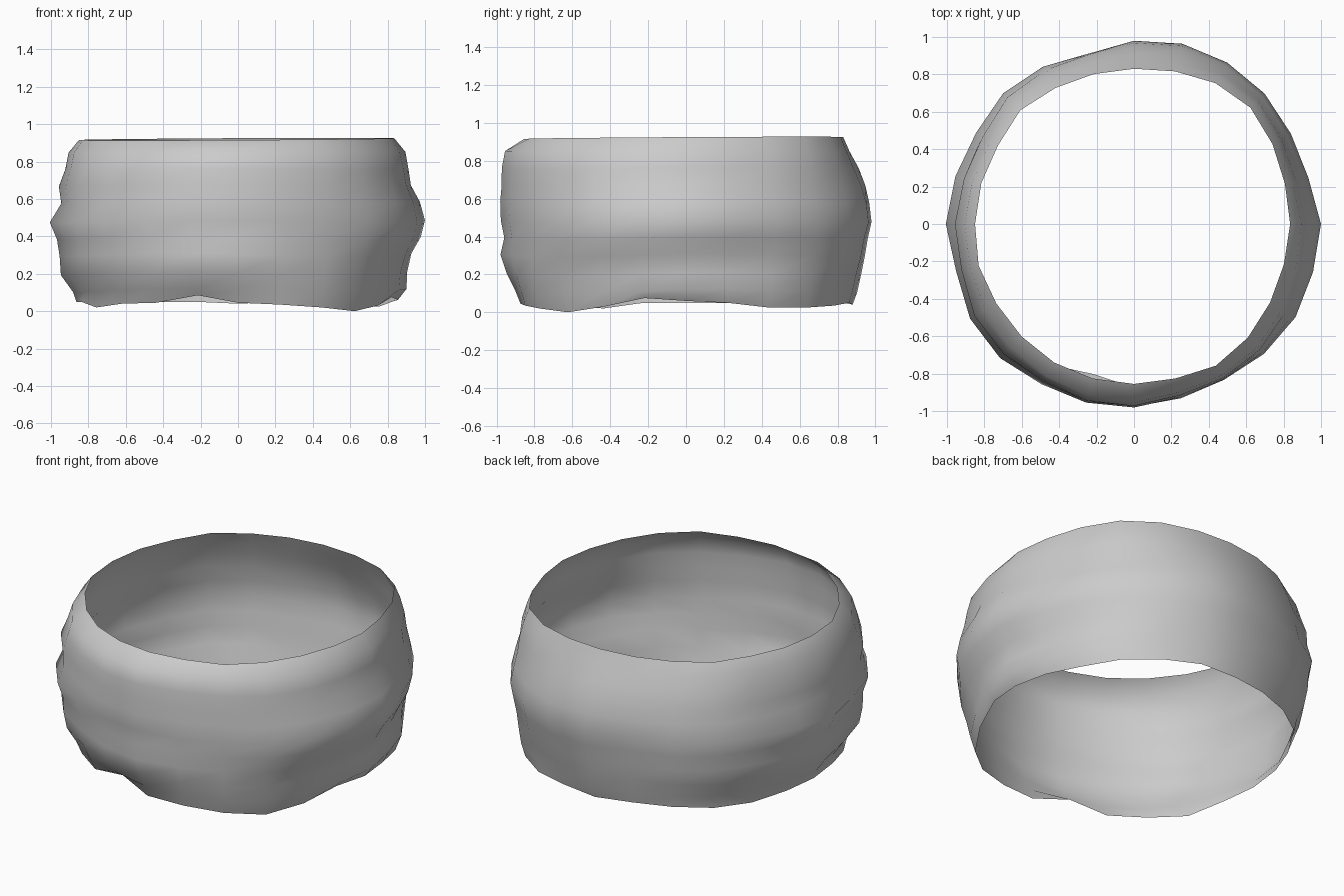
import bpy, bmesh, math
from mathutils import Vector, noise

SEGMENTS = 24
HEIGHTS = [0.035, 0.11, 0.20, 0.30, 0.39, 0.48, 0.58, 0.67, 0.76, 0.85, 0.92]

# Radius at each height, as seen on the four sides (right, back, left, front)
SIDES = [
    [0.86, 0.90, 0.91, 0.94, 0.985, 1.0, 0.975, 0.935, 0.92, 0.905, 0.84],
    [0.88, 0.90, 0.92, 0.945, 0.96, 0.985, 0.97, 0.945, 0.91, 0.86, 0.83],
    [0.87, 0.89, 0.95, 0.96, 0.97, 1.0, 0.945, 0.965, 0.925, 0.90, 0.85],
    [0.88, 0.91, 0.945, 0.975, 0.96, 0.975, 0.98, 0.98, 0.975, 0.95, 0.85],
]
# Widest radius and top rim radius every 15 degrees, starting from +x
OUTER = [0.995, 0.95, 0.96, 0.985, 0.995, 0.995, 0.985, 0.95, 0.975, 0.99, 0.975, 0.985,
         1.0, 0.985, 1.01, 1.0, 0.98, 0.99, 0.98, 0.96, 0.96, 0.985, 1.0, 0.99]
RIM = [0.835, 0.835, 0.855, 0.88, 0.87, 0.845, 0.83, 0.83, 0.84, 0.86, 0.84, 0.845,
       0.85, 0.86, 0.85, 0.85, 0.855, 0.855, 0.855, 0.855, 0.875, 0.86, 0.84, 0.83]
# Wavy lower edge
EDGE = [0.06, 0.05, 0.025, 0.025, 0.035, 0.05, 0.04, 0.05, 0.05, 0.045, 0.035, 0.05,
        0.05, 0.05, 0.02, 0.04, 0.045, 0.085, 0.045, 0.035, 0.02, 0.0, 0.03, 0.075]
# Dents: angle in degrees, height, depth
DENTS = [(255, 0.06, 0.06), (330, 0.22, 0.03), (190, 0.10, 0.025), (60, 0.15, 0.02)]


def side_radius(seg, ring):
    """Blend the two neighbouring side profiles around the band."""
    q, rest = divmod(seg, SEGMENTS // 4)
    t = rest / (SEGMENTS // 4)
    t = t * t * (3 - 2 * t)
    return SIDES[q][ring] * (1 - t) + SIDES[(q + 1) % 4][ring] * t


def dent_depth(a, h):
    """Total inward push of the dents at this spot."""
    total = 0
    for deg, height, depth in DENTS:
        da = math.remainder(a - math.radians(deg), 2 * math.pi)
        total += depth * math.exp(-(da / 0.2) ** 2 - ((h - height) / 0.08) ** 2)
    return total


# Open, hand-dented band: rings of points joined by quads
bm = bmesh.new()
last = len(HEIGHTS) - 1
rings = []
for k, h in enumerate(HEIGHTS):
    ring = []
    for s in range(SEGMENTS):
        a = 2 * math.pi * s / SEGMENTS
        peak = max(side_radius(s, j) for j in range(last + 1))
        foot = side_radius(s, last)
        bulge = (side_radius(s, k) - foot) / (peak - foot)
        r = RIM[s] + (OUTER[s] - RIM[s]) * bulge - dent_depth(a, h)
        z = h
        if k == 0:
            z = EDGE[s]
        elif k == last:
            z += 0.007 * math.cos(a - 0.8)
        else:
            p = Vector((2.2 * math.cos(a), 2.2 * math.sin(a), 5 * h))
            r += 0.016 * noise.noise(p)
            z += 0.012 * math.sin(3 * a + 1) * (1 - h)
        ring.append(bm.verts.new((r * math.cos(a), r * math.sin(a), z)))
    rings.append(ring)
for low, high in zip(rings, rings[1:]):
    for s in range(SEGMENTS):
        n = (s + 1) % SEGMENTS
        bm.faces.new((low[s], low[n], high[n], high[s])).smooth = True

mesh = bpy.data.meshes.new("dented_band")
bm.to_mesh(mesh)
bm.free()
band = bpy.data.objects.new("dented_band", mesh)
bpy.context.collection.objects.link(band)
